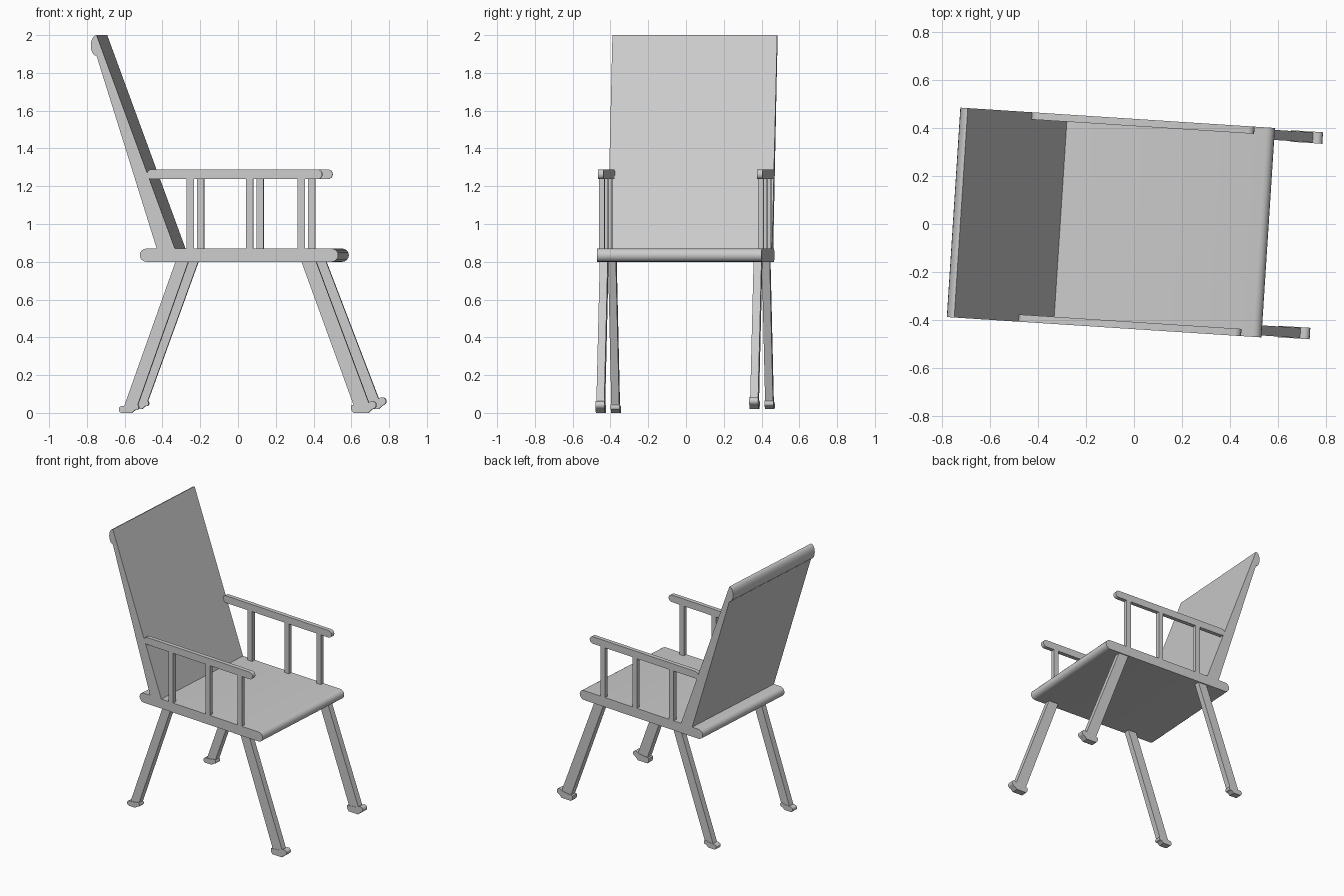
import bpy, bmesh
from math import radians, sin, cos, pi
from mathutils import Matrix

if "Cube" in bpy.data.objects:
    bpy.data.objects.remove(bpy.data.objects["Cube"], do_unlink=True)

grey = bpy.data.materials.new("plain_grey")
grey.use_nodes = True
COLOUR = (0.6, 0.6, 0.6, 1)
grey.diffuse_color = COLOUR
grey.node_tree.nodes["Principled BSDF"].inputs["Base Color"].default_value = COLOUR

# The whole chair is turned slightly about the vertical
TURN = Matrix.Rotation(radians(-3.7), 4, 'Z')


def slab(name, profile, y0, y1):
    """Extrude a side profile of (x, z) points across the chair from y0 to y1."""
    bm = bmesh.new()
    face = bm.faces.new([bm.verts.new((x, y0, z)) for x, z in profile])
    side = bmesh.ops.extrude_face_region(bm, geom=[face])["geom"]
    verts = [v for v in side if isinstance(v, bmesh.types.BMVert)]
    bmesh.ops.translate(bm, verts=verts, vec=(0, y1 - y0, 0))
    bmesh.ops.recalc_face_normals(bm, faces=bm.faces)
    bm.transform(TURN)
    mesh = bpy.data.meshes.new(name)
    bm.to_mesh(mesh)
    bm.free()
    mesh.materials.append(grey)
    obj = bpy.data.objects.new(name, mesh)
    bpy.context.collection.objects.link(obj)
    bpy.ops.object.select_all(action='DESELECT')
    obj.select_set(True)
    bpy.context.view_layer.objects.active = obj
    bpy.ops.object.shade_smooth_by_angle(angle=radians(40))
    return obj


def arc(cx, cz, rx, rz, start, end, steps=8):
    angles = [radians(start + (end - start) * i / steps) for i in range(steps + 1)]
    return [(cx + rx * cos(a), cz + rz * sin(a)) for a in angles]


def bar(x0, x1, z0, z1):
    """Horizontal bar profile with half-round ends."""
    r, cz = (z1 - z0) / 2, (z0 + z1) / 2
    return arc(x1 - r, cz, r, r, -90, 90) + arc(x0 + r, cz, r, r, 90, 270)


HALF = 0.437

# Seat board with rounded front and rear edges
slab("seat", bar(-0.493, 0.56, 0.80, 0.87), -HALF, HALF)

# Tapered backrest with a rolled top edge behind
roll = arc(-0.722, 1.945, 0.031, 0.055, 90, 270, 10)
slab("backrest", [(-0.303, 0.86)] + roll + [(-0.40, 0.86)], -HALF, HALF)

for label, s, lift in (("left", 1, 0.02), ("right", -1, 0.0)):
    inner, outer = s * 0.407, s * HALF
    # Armrest and its three posts
    slab(label + "_armrest", bar(-0.455, 0.475, 1.237, 1.289), inner, outer)
    for i, x in enumerate((-0.225, 0.09, 0.364)):
        post = [(x - 0.019, 0.86), (x + 0.019, 0.86), (x + 0.019, 1.25), (x - 0.019, 1.25)]
        slab(f"{label}_arm_post_{i + 1}", post, inner, outer)

    # Splayed legs, cut flush under the seat
    a, b = s * 0.387, s * 0.429
    slab(label + "_front_leg",
         [(0.357, 0.82), (0.435, 0.82), (0.73, 0.03 + lift), (0.645, 0.03 + lift)], a, b)
    slab(label + "_rear_leg",
         [(-0.297, 0.82), (-0.229, 0.82), (-0.512, 0.02 + lift), (-0.582, 0.02 + lift)], a, b)

    # Feet with a rounded toe
    a, b = s * 0.384, s * 0.432
    front = [(0.627, 0.04), (0.627, 0.018), (0.64, 0), (0.72, 0), (0.738, 0.018)]
    front += arc(0.74, 0.042, 0.021, 0.021, -60, 110, 6) + [(0.71, 0.05)]
    rear = [(-0.535, 0), (-0.52, 0.014)] + arc(-0.514, 0.03, 0.016, 0.016, -50, 110, 5)
    rear += [(-0.53, 0.04), (-0.575, 0.038)] + arc(-0.588, 0.018, 0.017, 0.018, 90, 270, 6)
    for end, shape in (("front", front), ("rear", rear)):
        slab(f"{label}_{end}_foot", [(x, z + lift) for x, z in shape], a, b)
